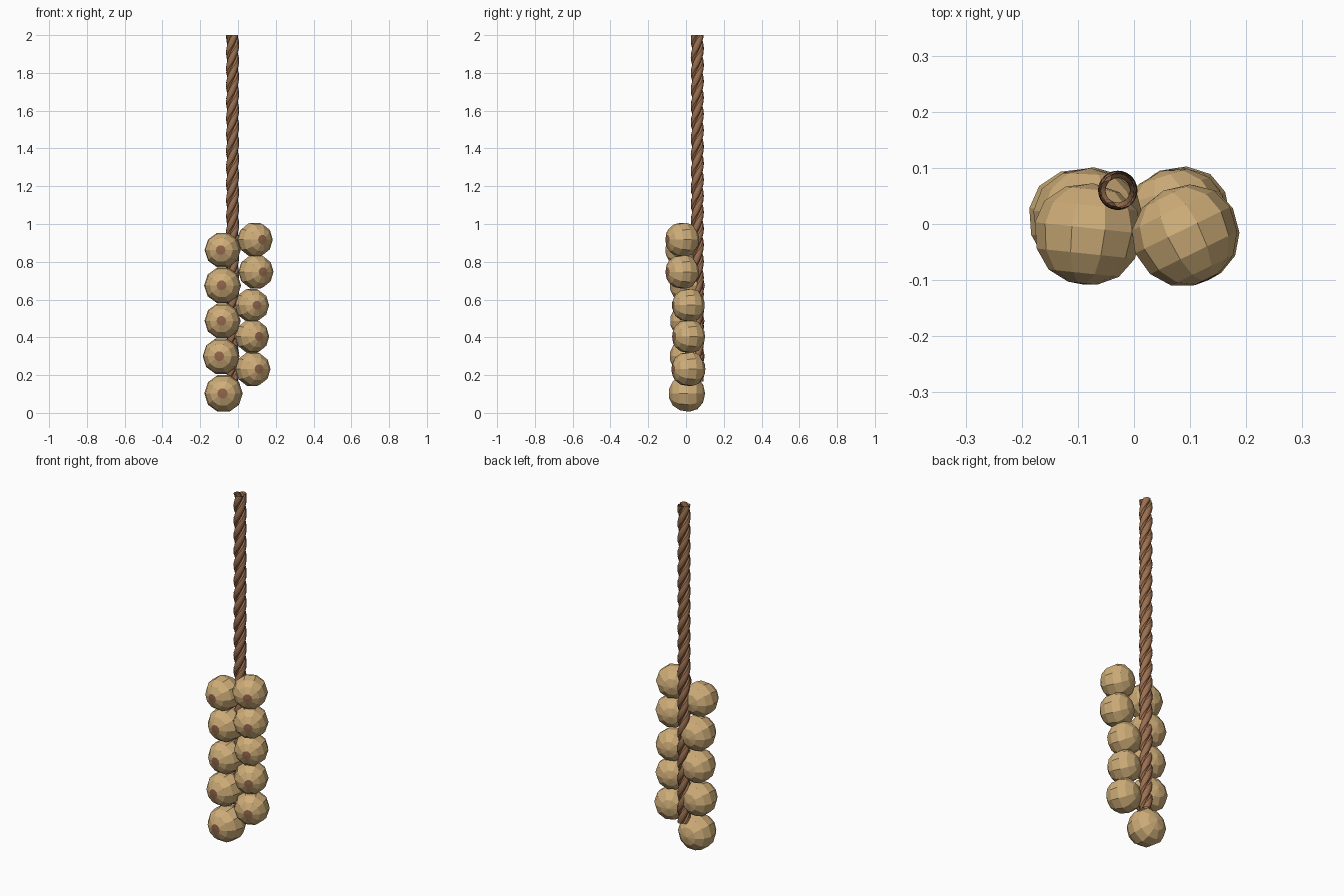
import bpy, bmesh, math
from mathutils import Matrix, Vector

if "Cube" in bpy.data.objects:
    bpy.data.objects.remove(bpy.data.objects["Cube"])


def material(name, color):
    m = bpy.data.materials.new(name)
    m.diffuse_color = (*color, 1)
    m.use_nodes = True
    m.node_tree.nodes["Principled BSDF"].inputs["Base Color"].default_value = m.diffuse_color
    return m


skin = material("onion_skin", (0.62, 0.42, 0.19))
root = material("root_brown", (0.28, 0.13, 0.07))
fibre = material("rope_fibre", (0.33, 0.16, 0.08))

# Onion profile: (radius, height along its axis), root end first
PROFILE = [(0.026, 0.091), (0.063, 0.073), (0.088, 0.038), (0.096, -0.008),
           (0.083, -0.048), (0.048, -0.077)]
SIDES = 10


def onion(name, x, y, z, yaw, size):
    bm = bmesh.new()
    rings = [[bm.verts.new((r * math.cos(2 * math.pi * i / SIDES),
                            r * math.sin(2 * math.pi * i / SIDES), h))
              for i in range(SIDES)] for r, h in PROFILE]
    front = bm.verts.new((0, 0, 0.093))
    back = bm.verts.new((0, 0, -0.088))
    for i in range(SIDES):
        j = (i + 1) % SIDES
        bm.faces.new((front, rings[0][i], rings[0][j])).material_index = 1
        for a, b in zip(rings, rings[1:]):
            bm.faces.new((a[i], b[i], b[j], a[j]))
        bm.faces.new((back, rings[-1][j], rings[-1][i]))
    bmesh.ops.recalc_face_normals(bm, faces=bm.faces)
    # aim the root end at the front, turned sideways by yaw
    bm.transform(Matrix.Translation(Vector((x, y, z)))
                 @ Matrix.Rotation(math.radians(yaw), 4, 'Z')
                 @ Matrix.Rotation(math.radians(90), 4, 'X')
                 @ Matrix.Scale(size, 4))
    me = bpy.data.meshes.new(name)
    bm.to_mesh(me)
    bm.free()
    me.materials.append(skin)
    me.materials.append(root)
    bpy.context.collection.objects.link(bpy.data.objects.new(name, me))


# Two hanging columns of onions: x, y, z, yaw, size
LEFT = [(-0.077, 0.008, 0.103, -3, 1.06), (-0.09, 0.01, 0.300, -6, 1.02),
        (-0.082, 0.01, 0.487, -4, 1.0), (-0.082, 0.01, 0.675, -3, 1.02),
        (-0.082, -0.015, 0.862, -6, 1.0)]
RIGHT = [(0.078, 0.015, 0.232, 22, 0.98), (0.074, 0.015, 0.405, 26, 0.95),
         (0.074, 0.015, 0.570, 18, 0.95), (0.095, -0.018, 0.747, 25, 0.97),
         (0.09, -0.018, 0.917, 26, 0.98)]
for side, rows in (("left", LEFT), ("right", RIGHT)):
    for n, row in enumerate(rows):
        onion(f"onion_{side}_{n + 1}", *row)

# Rope: three-lobed open tube twisted along its length
LOBES, PER_LOBE, STEPS = 3, 6, 110
Z0, Z1, TURN = 0.165, 2.0, 0.26
count = LOBES * PER_LOBE
bm = bmesh.new()
prev = None
for s in range(STEPS + 1):
    z = Z0 + (Z1 - Z0) * s / STEPS
    ring = []
    for i in range(count):
        r = 0.022 + 0.013 * math.sin(math.pi * (i % PER_LOBE) / PER_LOBE) ** 0.7
        a = 2 * math.pi * (i / count + z / TURN)
        ring.append(bm.verts.new((-0.029 + r * math.cos(a),
                                  0.06 + r * math.sin(a), z)))
    if prev:
        for i in range(count):
            j = (i + 1) % count
            bm.faces.new((prev[i], prev[j], ring[j], ring[i]))
    prev = ring
me = bpy.data.meshes.new("rope")
bm.to_mesh(me)
bm.free()
me.materials.append(fibre)
rope = bpy.data.objects.new("rope", me)
bpy.context.collection.objects.link(rope)
bpy.context.view_layer.objects.active = rope
rope.select_set(True)
bpy.ops.object.shade_smooth_by_angle(angle=math.radians(40))
